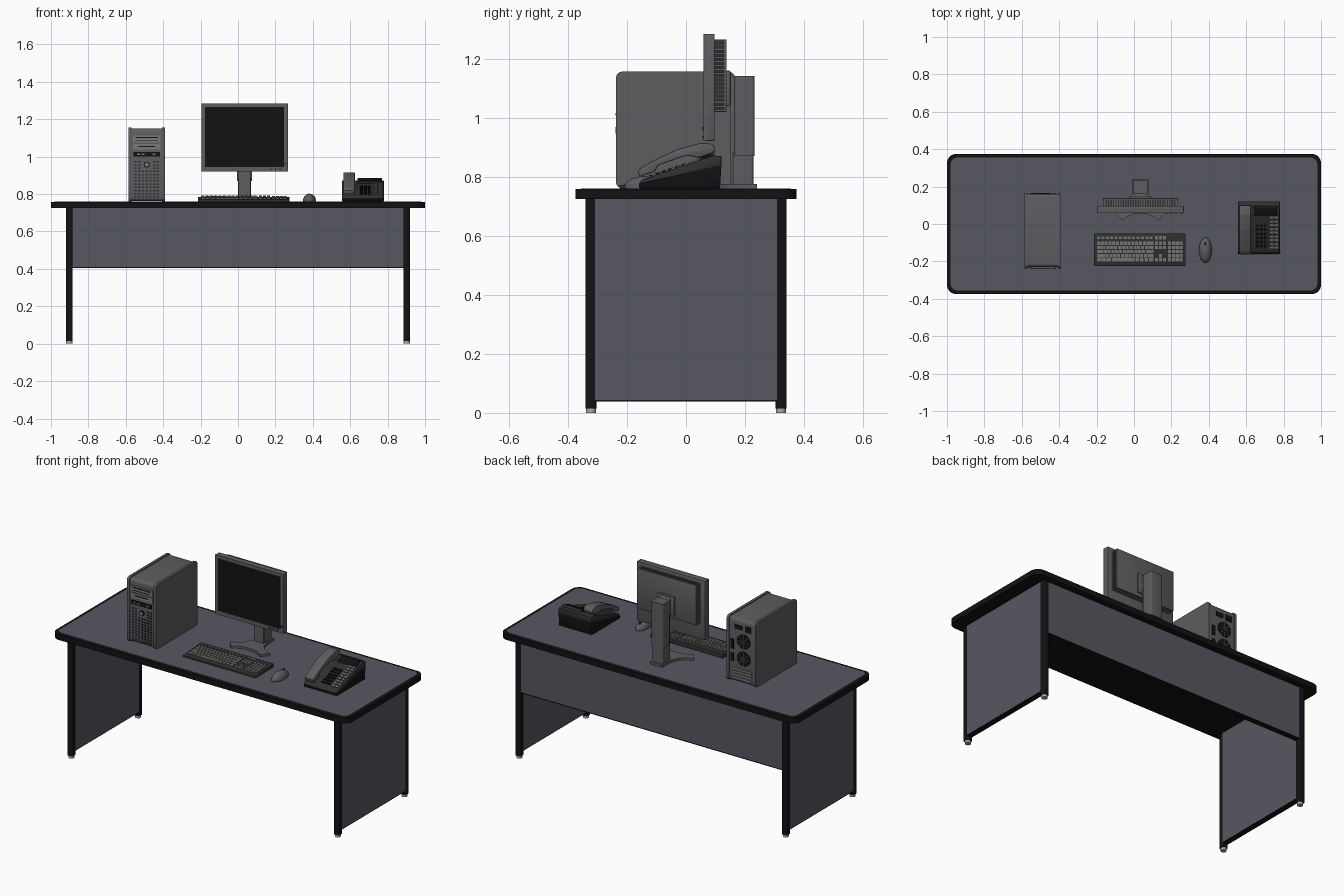
import bpy, bmesh, math
from mathutils import Matrix, Vector

if "Cube" in bpy.data.objects:
    bpy.data.objects.remove(bpy.data.objects["Cube"])


def material(name, *rgb):
    m = bpy.data.materials.new(name)
    m.diffuse_color = (*rgb, 1)
    m.use_nodes = True
    m.node_tree.nodes["Principled BSDF"].inputs["Base Color"].default_value = m.diffuse_color
    return m


PANEL = material("slate_laminate", 0.095, 0.095, 0.12)
BLACK = material("black_trim", 0.006, 0.006, 0.007)
CASE = material("grey_case", 0.11, 0.11, 0.12)
DARK = material("dark_plastic", 0.03, 0.03, 0.032)
KEY = material("key_grey", 0.19, 0.19, 0.18)
METAL = material("foot_metal", 0.4, 0.4, 0.4)


def finish(name, bm, mat):
    bmesh.ops.recalc_face_normals(bm, faces=bm.faces)
    me = bpy.data.meshes.new(name)
    bm.to_mesh(me)
    bm.free()
    me.materials.append(mat)
    ob = bpy.data.objects.new(name, me)
    bpy.context.collection.objects.link(ob)
    return ob


def add_box(bm, c, s, tilt=0):
    m = Matrix.Translation(c) @ Matrix.Rotation(tilt, 4, 'X') @ Matrix.Diagonal((*s, 1))
    bmesh.ops.create_cube(bm, size=1, matrix=m)


def box(name, x, y, z, mat, r=0, axis=None, seg=4):
    """Box from ranges; r rounds all edges or only those along one axis."""
    bm = bmesh.new()
    lo, hi = Vector((x[0], y[0], z[0])), Vector((x[1], y[1], z[1]))
    add_box(bm, (lo + hi) / 2, hi - lo)
    if r:
        es = [e for e in bm.edges if axis is None or
              abs((e.verts[0].co - e.verts[1].co).normalized()[axis]) > 0.9]
        bmesh.ops.bevel(bm, geom=es, offset=r, segments=seg, profile=0.5, affect='EDGES')
    return finish(name, bm, mat)


def blocks(name, items, mat, tilt=0):
    """Many small boxes (centre, size) in one object."""
    bm = bmesh.new()
    for c, s in items:
        add_box(bm, c, s, tilt)
    return finish(name, bm, mat)


def prism(name, pts, axis, a, b, mat, r=0):
    """Profile extruded along x (points are y, z) or z (points are x, y)."""
    bm = bmesh.new()
    put = (lambda p, t: (t, *p)) if axis == 0 else (lambda p, t: (*p, t))
    f = bm.faces.new([bm.verts.new(put(p, a)) for p in pts])
    ext = bmesh.ops.extrude_face_region(bm, geom=[f])
    d = Vector((0, 0, 0))
    d[axis] = b - a
    bmesh.ops.translate(bm, vec=d, verts=[v for v in ext["geom"] if isinstance(v, bmesh.types.BMVert)])
    if r:
        bmesh.ops.bevel(bm, geom=bm.edges[:], offset=r, segments=2, profile=0.5, affect='EDGES')
    return finish(name, bm, mat)


def cyl(name, c, rad, depth, axis, mat, n=32):
    bm = bmesh.new()
    rot = {0: Matrix.Rotation(math.pi / 2, 4, 'Y'), 1: Matrix.Rotation(math.pi / 2, 4, 'X'), 2: Matrix()}[axis]
    bmesh.ops.create_cone(bm, cap_ends=True, segments=n, radius1=rad, radius2=rad, depth=depth,
                          matrix=Matrix.Translation(c) @ rot)
    return finish(name, bm, mat)


# Desk
box("desk_top_edging", (-1, 1), (-0.375, 0.375), (0.725, 0.758), BLACK, 0.05, 2, 8)
box("desk_top_surface", (-0.98, 0.98), (-0.355, 0.355), (0.75, 0.761), PANEL, 0.035, 2, 8)
for s, side in ((-1, "left"), (1, "right")):
    cx = s * 0.902
    box(side + "_side_panel", (cx - 0.0175, cx + 0.0175), (-0.319, 0.319), (0.043, 0.727), PANEL)
    box(side + "_panel_trim", (cx - 0.017, cx + 0.017), (-0.319, 0.319), (0.039, 0.043), BLACK)
    for t, end in ((-1, "front"), (1, "back")):
        cy = t * 0.322
        box(f"{side}_{end}_leg", (cx - 0.0178, cx + 0.0178), (cy - 0.018, cy + 0.018), (0.015, 0.727), BLACK, 0.006, 2)
        cyl(f"{side}_{end}_foot", (cx, cy, 0.008), 0.017, 0.016, 2, METAL)
box("modesty_panel", (-0.886, 0.886), (0.304, 0.336), (0.41, 0.727), PANEL)
box("modesty_panel_trim", (-0.886, 0.886), (0.304, 0.336), (0.404, 0.41), BLACK)

# Computer tower
for i, x in enumerate((-0.586, -0.406)):
    box(f"tower_side_{i}", (x, x + 0.016), (-0.237, 0.165), (0.761, 1.156), CASE, 0.02, 0)
box("tower_body", (-0.575, -0.4), (-0.23, 0.16), (0.764, 1.15), CASE, 0.018, 0)
FY, TX = -0.231, -0.488
blocks("tower_drive_bays", [((TX, FY, z), (0.148, 0.008, h)) for z, h in ((1.095, 0.036), (1.053, 0.03))], KEY)
blocks("tower_bay_slots", [((TX, FY - 0.004, z), (w, 0.004, h)) for z, w, h in
       ((1.102, 0.12, 0.006), (1.085, 0.12, 0.003), (1.055, 0.09, 0.005), (1.012, 0.14, 0.024))], BLACK)
blocks("tower_front_ports", [((TX + dx, FY - 0.006, 1.012), (0.016, 0.004, 0.008)) for dx in (-0.045, -0.02, 0.04)], KEY)
cyl("tower_power_ring", (TX, FY - 0.001, 0.957), 0.016, 0.008, 1, BLACK)
cyl("tower_power_button", (TX, FY - 0.003, 0.957), 0.011, 0.01, 1, KEY)
blocks("tower_front_grille", [((TX - 0.06 + 0.02 * i, FY, 0.785 + 0.017 * j), (0.013, 0.005, 0.008))
       for i in range(7) for j in range(12) if not (2 <= i <= 4 and j > 8)], DARK)
BY = 0.161
blocks("tower_rear_sockets", [((TX + dx, BY, z), (w, 0.006, h)) for dx, z, w, h in
       ((-0.045, 1.1, 0.04, 0.035), (0.02, 1.1, 0.05, 0.025), (0.062, 0.99, 0.02, 0.06), (0.062, 0.91, 0.02, 0.05))], BLACK)
for i, z in enumerate((1.02, 0.915)):
    cyl(f"tower_fan_opening_{i}", (TX - 0.015, BY, z), 0.045, 0.006, 1, BLACK)
    cyl(f"tower_fan_hub_{i}", (TX - 0.015, BY + 0.002, z), 0.014, 0.007, 1, DARK)
    bm = bmesh.new()
    for k in range(4):
        m = Matrix.Translation((TX - 0.015, BY + 0.003, z)) @ Matrix.Rotation(k * math.pi / 4, 4, 'Y')
        bmesh.ops.create_cube(bm, size=1, matrix=m @ Matrix.Diagonal((0.088, 0.003, 0.003, 1)))
    finish(f"tower_fan_guard_{i}", bm, CASE)
blocks("tower_card_slots", [((TX - 0.01, BY, 0.79 + 0.018 * i), (0.12, 0.007, 0.009)) for i in range(4)], KEY)

# Monitor
MX = 0.035
box("monitor_shell", (-0.196, 0.266), (0.066, 0.097), (0.922, 1.284), CASE, 0.003, None, 2)
blocks("monitor_bezel", [((MX, 0.064, 0.934), (0.462, 0.01, 0.024)), ((MX, 0.064, 1.275), (0.462, 0.01, 0.018)),
       ((-0.186, 0.064, 1.103), (0.02, 0.01, 0.362)), ((0.256, 0.064, 1.103), (0.02, 0.01, 0.362))], CASE)
box("monitor_screen", (-0.178, 0.248), (0.062, 0.07), (0.944, 1.268), BLACK)
blocks("monitor_buttons", [((x, 0.058, 0.934), (0.014, 0.005, 0.007)) for x in (0.175, 0.2, 0.225)] +
       [((0.254, 0.058, 0.962), (0.012, 0.005, 0.012))], DARK)
box("monitor_back_core", (-0.158, 0.228), (0.095, 0.128), (1.026, 1.258), DARK)
box("monitor_back_cover", (-0.165, 0.235), (0.128, 0.138), (1.02, 1.265), CASE, 0.003, None, 2)
blocks("monitor_vent_fins", [((x, 0.112, 1.025 + 0.0138 * i), (0.012, 0.034, 0.007)) for x in (-0.159, 0.229) for i in range(18)] +
       [((-0.155 + 0.0131 * i, 0.112, z), (0.006, 0.034, 0.012)) for z in (1.026, 1.259) for i in range(30)], CASE)

# Monitor stand
cyl("stand_hinge", (MX, 0.12, 1.1), 0.058, 0.07, 0, CASE)
box("stand_mount_plate", (-0.023, 0.093), (0.136, 0.15), (1.04, 1.16), CASE, 0.004, None, 2)
box("stand_column_front", (0.003, 0.067), (0.15, 0.17), (0.77, 1.135), CASE)
box("stand_column", (-0.006, 0.076), (0.164, 0.232), (0.87, 1.142), CASE, 0.008, 2)
box("stand_sleeve", (0.0, 0.07), (0.158, 0.228), (0.77, 0.885), CASE, 0.008, 2)
half = [(0.042, 0.24), (0.044, 0.16), (0.06, 0.115), (0.092, 0.083), (0.136, 0.066), (0.1, 0.02), (0.07, 0.04), (0.035, 0.053)]
prism("stand_base", [(MX + x, y) for x, y in half] + [(MX - x, y) for x, y in reversed(half)], 2, 0.761, 0.775, CASE)

# Keyboard
prism("keyboard_body", [(-0.225, 0.761), (-0.05, 0.761), (-0.05, 0.785), (-0.225, 0.772)], 0, -0.215, 0.275, DARK, 0.002)
kt = math.atan2(0.013, 0.175)
kz = lambda y: 0.772 + (y + 0.225) * 0.0743 + 0.003
keys = []
rows = [-0.103, -0.125, -0.147, -0.169, -0.191]


def key(x0, x1, y, h=0.017):
    keys.append((((x0 + x1) / 2, y, kz(y)), (x1 - x0 - 0.004, h, 0.009)))


for r, y in enumerate(rows[:4]):
    wide = (0.02, 0.03, 0.036, 0.046)[r]
    key(-0.2, -0.2 + wide, y)
    for i in range(12 - r // 2):
        key(-0.2 + wide + 0.0205 * i, -0.2 + wide + 0.0205 * (i + 1), y)
    key(-0.2 + wide + 0.0205 * (12 - r // 2), 0.105, y)
for a, b in ((-0.2, -0.172), (-0.172, -0.148), (-0.148, -0.12), (-0.12, 0.005), (0.005, 0.03), (0.03, 0.054), (0.054, 0.077), (0.077, 0.105)):
    key(a, b, rows[4])
for i in range(13):
    key(-0.2 + 0.0235 * i, -0.18 + 0.0235 * i, -0.073, 0.014)
for i in range(3):
    for y in (-0.073, rows[0], rows[1], rows[4]):
        key(0.111 + 0.0205 * i, 0.1315 + 0.0205 * i, y)
key(0.1315, 0.152, rows[3])
for i in range(4):
    for y in rows:
        key(0.18 + 0.0205 * i, 0.2005 + 0.0205 * i, y)
blocks("keyboard_keys", keys, KEY, kt)

# Mouse
bm = bmesh.new()
bmesh.ops.create_uvsphere(bm, u_segments=32, v_segments=20, radius=1,
                          matrix=Matrix.Translation((0.382, -0.14, 0.766)) @ Matrix.Diagonal((0.034, 0.068, 0.036, 1)))
cut = bmesh.ops.bisect_plane(bm, geom=bm.verts[:] + bm.edges[:] + bm.faces[:], plane_co=(0, 0, 0.761),
                             plane_no=(0, 0, 1), clear_inner=True)
bmesh.ops.holes_fill(bm, edges=[e for e in bm.edges if e.is_boundary])
finish("mouse_body", bm, CASE)
cyl("mouse_wheel", (0.382, -0.105, 0.793), 0.01, 0.008, 0, BLACK, 20)

# Telephone: wedge base, sloping deck, buttons and handset
prism("phone_base", [(-0.158, 0.761), (0.115, 0.761), (0.12, 0.84), (-0.16, 0.775)], 0, 0.556, 0.78, BLACK, 0.003)
prism("phone_deck", [(-0.16, 0.775), (0.12, 0.838), (0.12, 0.87), (0.09, 0.872), (-0.15, 0.79)], 0, 0.556, 0.78, DARK, 0.003)
pt = math.atan2(0.082, 0.24)
pz = lambda y: 0.79 + (y + 0.15) * 0.342 + 0.001
blocks("phone_keypad", [((0.66 + 0.021 * i, y, pz(y)), (0.015, 0.013, 0.01))
       for i in range(3) for y in (-0.12, -0.098, -0.076, -0.054, -0.03, -0.008)], BLACK, pt)
blocks("phone_line_buttons", [((x, -0.125 + 0.02 * i, pz(-0.125 + 0.02 * i)), (0.018, 0.011, 0.008))
       for x in (0.736, 0.76) for i in range(9)], KEY, pt)
blocks("phone_display", [((0.705, 0.07, pz(0.07) + 0.003), (0.12, 0.035, 0.014))], BLACK, pt)
blocks("phone_display_frame", [((0.705, 0.07 + d, pz(0.07 + d) + 0.003), (0.13, 0.006, 0.018)) for d in (-0.022, 0.022)], DARK, pt)
prism("phone_handset", [(-0.158, 0.8), (-0.105, 0.818), (-0.095, 0.838), (0.0, 0.872), (0.03, 0.868), (0.045, 0.862), (0.095, 0.878),
      (0.1, 0.898), (0.088, 0.912), (0.05, 0.915), (-0.03, 0.893), (-0.09, 0.865), (-0.145, 0.836), (-0.163, 0.82)],
      0, 0.563, 0.625, CASE, 0.004)

# Shading
bpy.ops.object.select_all(action='SELECT')
bpy.context.view_layer.objects.active = bpy.context.selected_objects[0]
bpy.ops.object.shade_smooth_by_angle(angle=math.radians(30))
